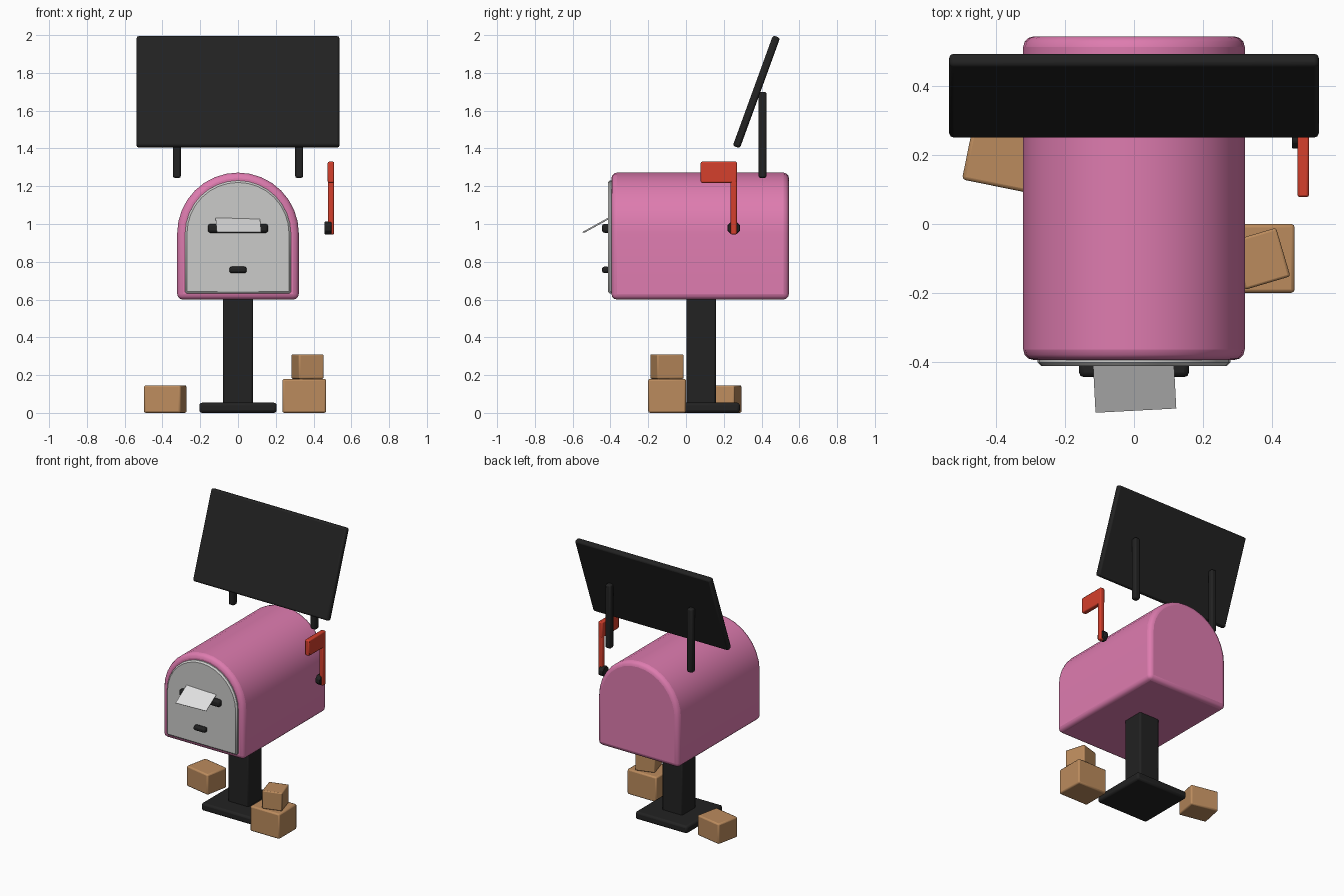
import bpy, bmesh
from math import radians, sin, cos, pi
from mathutils import Matrix, Vector

cube = bpy.data.objects.get("Cube")
if cube:
    bpy.data.objects.remove(cube, do_unlink=True)


def material(name, rgb):
    m = bpy.data.materials.new(name)
    m.use_nodes = True
    m.diffuse_color = (*rgb, 1)
    bsdf = next(n for n in m.node_tree.nodes if n.type == 'BSDF_PRINCIPLED')
    bsdf.inputs["Base Color"].default_value = (*rgb, 1)
    return m


PINK = material("pink paint", (0.73, 0.2, 0.43))
GREY = material("door grey", (0.6, 0.6, 0.59))
BLACK = material("black metal", (0.016, 0.016, 0.016))
RED = material("flag red", (0.66, 0.05, 0.025))
BROWN = material("cardboard", (0.5, 0.26, 0.11))
WHITE = material("paper white", (0.75, 0.75, 0.75))


def finish(name, bm, mat, bevel=0.0, segments=2):
    """Turn a bmesh into a bevelled object with smooth shading by angle."""
    bmesh.ops.recalc_face_normals(bm, faces=bm.faces)
    me = bpy.data.meshes.new(name)
    bm.to_mesh(me)
    bm.free()
    ob = bpy.data.objects.new(name, me)
    bpy.context.collection.objects.link(ob)
    me.materials.append(mat)
    if bevel:
        mod = ob.modifiers.new("Bevel", 'BEVEL')
        mod.width = bevel
        mod.segments = segments
        mod.limit_method = 'ANGLE'
        mod.angle_limit = radians(35)
    bpy.ops.object.select_all(action='DESELECT')
    ob.select_set(True)
    bpy.context.view_layer.objects.active = ob
    bpy.ops.object.shade_smooth_by_angle(angle=radians(40))
    return ob


def box(name, center, size, mat, bevel=0.01, rot=(0, 0, 0), segments=2):
    bm = bmesh.new()
    bmesh.ops.create_cube(bm, size=1)
    turn = Matrix.Rotation(radians(rot[2]), 4, 'Z') @ Matrix.Rotation(radians(rot[0]), 4, 'X')
    bmesh.ops.transform(bm, verts=bm.verts, matrix=Matrix.Translation(center) @ turn
                        @ Matrix.Diagonal((*size, 1)))
    return finish(name, bm, mat, bevel, segments)


def arch(name, radius, bottom, spring, y0, y1, mat, bevel, segments):
    """Flat-bottomed arch profile extruded along y."""
    steps = 16
    pts = [(-radius, bottom), (radius, bottom)]
    pts += [(radius * cos(pi * i / steps), spring + radius * sin(pi * i / steps))
            for i in range(steps + 1)]
    bm = bmesh.new()
    face = bm.faces.new([bm.verts.new((x, y0, z)) for x, z in pts])
    ext = bmesh.ops.extrude_face_region(bm, geom=[face])
    moved = [v for v in ext["geom"] if isinstance(v, bmesh.types.BMVert)]
    bmesh.ops.translate(bm, verts=moved, vec=(0, y1 - y0, 0))
    return finish(name, bm, mat, bevel, segments)


# Mailbox shell and door
arch("mailbox_body", 0.322, 0.6, 0.95, -0.395, 0.545, PINK, 0.03, 3)
arch("door", 0.28, 0.632, 0.95, -0.413, -0.37, GREY, 0.01, 1)
box("mail_slot", (0, -0.42, 0.977), (0.32, 0.05, 0.048), BLACK, 0.014)
box("door_handle", (0, -0.425, 0.757), (0.092, 0.04, 0.034), BLACK, 0.012)
box("letter", (0.002, -0.474, 0.994), (0.235, 0.155, 0.003), WHITE, 0, (29, 0, 3))

# Stand
box("base_plate", (0, 0.08, 0.027), (0.41, 0.41, 0.054), BLACK, 0.014)
box("post", (0, 0.08, 0.33), (0.16, 0.156, 0.58), BLACK, 0.01)

# Tilted panel on two struts
box("solar_panel", (0, 0.373, 1.7), (1.074, 0.04, 0.622), BLACK, 0.012, (-20, 0, 0))
for side, label in ((1, "left"), (-1, "right")):
    box("panel_strut_" + label, (side * 0.324, 0.405, 1.472), (0.042, 0.042, 0.456), BLACK, 0.01)

# Signal flag and pivot
box("flag_arm", (0.492, 0.253, 1.137), (0.033, 0.033, 0.385), RED, 0.007)
box("flag", (0.492, 0.174, 1.274), (0.034, 0.192, 0.112), RED, 0.007)
bm = bmesh.new()
bmesh.ops.create_cone(bm, cap_ends=True, segments=8, radius1=0.037, radius2=0.037, depth=0.037,
                      matrix=Matrix.Translation((0.477, 0.253, 0.979))
                      @ Matrix.Rotation(radians(90), 4, 'Y')
                      @ Matrix.Rotation(radians(22.5), 4, 'Z'))
finish("flag_pivot", bm, BLACK, 0.004, 1)

# Parcels
box("parcel_large", (0.351, -0.1, 0.09), (0.232, 0.2, 0.18), BROWN, 0.01)
box("parcel_small", (0.368, -0.101, 0.245), (0.137, 0.147, 0.13), BROWN, 0.007, (0, 0, 16.5))
box("parcel_side", (-0.385, 0.193, 0.073), (0.2, 0.17, 0.146), BROWN, 0.01, (0, 0, -11.5))
